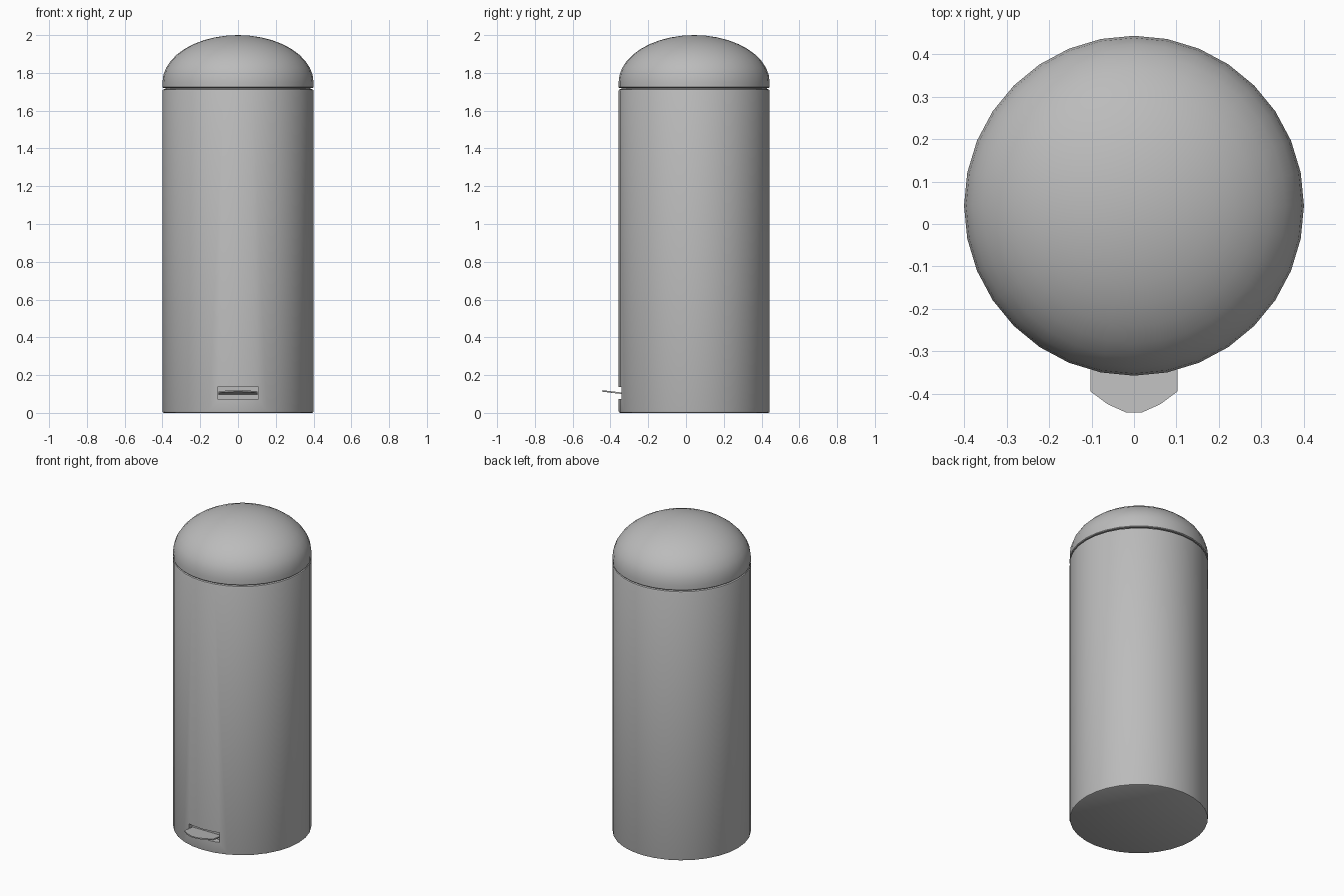
import bpy, bmesh, math
from mathutils import Matrix

if "Cube" in bpy.data.objects:
    bpy.data.objects.remove(bpy.data.objects["Cube"], do_unlink=True)

RADIUS, CENTRE_Y, SIDES = 0.4, 0.043, 32

grey = bpy.data.materials.new("brushed grey")
grey.use_nodes = True
colour = (0.5, 0.5, 0.5, 1)
grey.diffuse_color = colour
grey.node_tree.nodes["Principled BSDF"].inputs["Base Color"].default_value = colour


def finish(bm, name, smooth=True):
    bmesh.ops.recalc_face_normals(bm, faces=bm.faces)
    mesh = bpy.data.meshes.new(name)
    bm.to_mesh(mesh)
    bm.free()
    mesh.materials.append(grey)
    obj = bpy.data.objects.new(name, mesh)
    bpy.context.collection.objects.link(obj)
    if smooth:
        bpy.ops.object.select_all(action='DESELECT')
        obj.select_set(True)
        bpy.context.view_layer.objects.active = obj
        bpy.ops.object.shade_smooth_by_angle(angle=math.radians(35))
    return obj


def lathe(name, profile):
    """Spin a closed (radius, height) profile that starts and ends on the axis."""
    bm = bmesh.new()
    verts = [bm.verts.new((r, 0, z)) for r, z in profile]
    edges = [bm.edges.new(pair) for pair in zip(verts, verts[1:])]
    bmesh.ops.spin(bm, geom=verts + edges, cent=(0, 0, 0), axis=(0, 0, 1),
                   angle=math.tau, steps=SIDES, use_merge=True)
    bmesh.ops.remove_doubles(bm, verts=bm.verts, dist=0.0001)
    bmesh.ops.translate(bm, vec=(0, CENTRE_Y, 0), verts=bm.verts)
    return finish(bm, name)


# Bin body with softened rims, and a narrow neck under the lid
body = lathe("bin_body", [(0, 0), (0.392, 0), (0.398, 0.003), (RADIUS, 0.01),
                          (RADIUS, 1.705), (0.397, 1.712), (0.39, 1.714),
                          (0.385, 1.714), (0.385, 1.73), (0, 1.73)])

# Domed lid
dome = [(RADIUS * math.cos(a), 1.75 + 0.25 * math.sin(a))
        for a in (math.pi / 2 * i / 10 for i in range(11))]
dome[-1] = (0, 2)
lathe("domed_lid", [(0, 1.72), (0.396, 1.72), (RADIUS, 1.724)] + dome)

# Pedal slot cut into the front
bm = bmesh.new()
bmesh.ops.create_cube(bm, size=1, matrix=Matrix.Translation((0, -0.36, 0.105))
                      @ Matrix.Diagonal((0.215, 0.1, 0.062, 1)))
cutter = finish(bm, "slot_cutter", smooth=False)
cutter.hide_render = True
cutter.hide_viewport = True
cut = body.modifiers.new("pedal slot", 'BOOLEAN')
cut.object = cutter
cut.operation = 'DIFFERENCE'
cut.solver = 'EXACT'

# Foot pedal: flat plate with a curved front edge, tipped slightly up
half = [(0.102, -0.3), (0.102, -0.394), (0.062, -0.424), (0.02, -0.443)]
outline = half + [(-x, y) for x, y in reversed(half)]
bm = bmesh.new()
plate = bm.faces.new([bm.verts.new((x, y, 0.095 - 0.12 * (y + 0.3))) for x, y in outline])
top = bmesh.ops.extrude_face_region(bm, geom=[plate])["geom"]
bmesh.ops.translate(bm, vec=(0, 0, 0.008),
                    verts=[v for v in top if isinstance(v, bmesh.types.BMVert)])
finish(bm, "foot_pedal", smooth=False)
